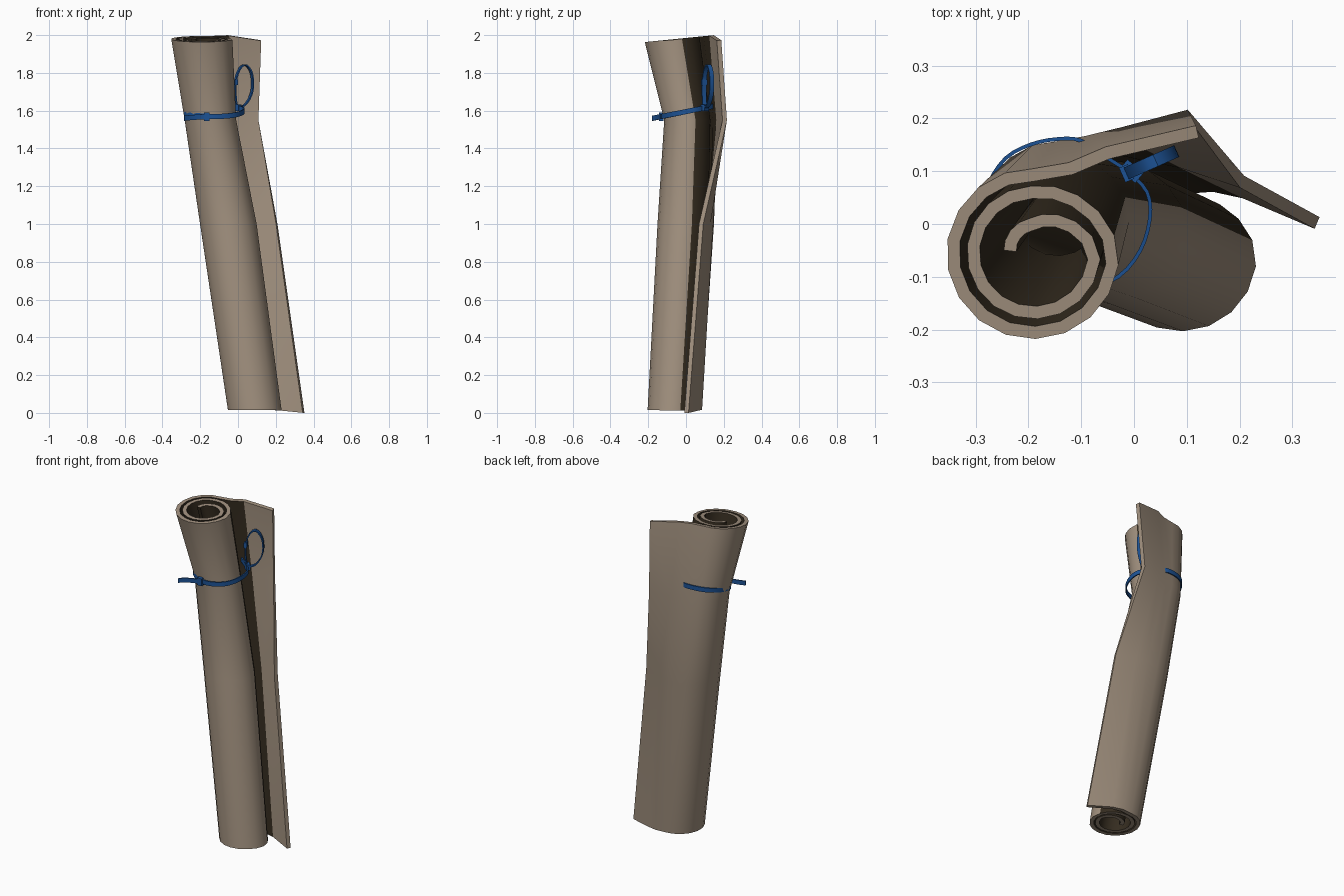
import bpy, bmesh, math
from mathutils import Vector

if "Cube" in bpy.data.objects:
    bpy.data.objects.remove(bpy.data.objects["Cube"])

def material(name, rgb):
    m = bpy.data.materials.new(name)
    m.diffuse_color = (*rgb, 1)
    m.use_nodes = True
    m.node_tree.nodes["Principled BSDF"].inputs["Base Color"].default_value = m.diffuse_color
    return m

TAUPE = material("taupe foam", (0.355, 0.28, 0.21))
DARK = material("dark brown inside", (0.035, 0.025, 0.014))
BLUE = material("blue strap", (0.012, 0.085, 0.30))

def finish(name, bm, *mats):
    bmesh.ops.recalc_face_normals(bm, faces=bm.faces)
    me = bpy.data.meshes.new(name)
    bm.to_mesh(me)
    bm.free()
    for m in mats:
        me.materials.append(m)
    ob = bpy.data.objects.new(name, me)
    bpy.context.collection.objects.link(ob)
    bpy.context.view_layer.objects.active = ob
    ob.select_set(True)
    bpy.ops.object.shade_smooth_by_angle(angle=math.radians(32))
    ob.select_set(False)
    return ob

# Spiral radius at given clockwise angles, inner end first
SPIRAL = [(-175, .045), (-90, .055), (-45, .08), (0, .115), (90, .113), (180, .115),
          (270, .115), (315, .128), (360, .150), (450, .151), (540, .154), (630, .148)]

def radius(a):
    for (a0, r0), (a1, r1) in zip(SPIRAL, SPIRAL[1:]):
        if a <= a1:
            return r0 + (r1 - r0) * (a - a0) / (a1 - a0)
    return SPIRAL[-1][1]

ANGLES = [-175 + i * (805 / 40) for i in range(41)]

# Cross-section levels: height, roll centre, roll scale, flap points
LEVELS = [
    (0.015, (.09, -.06), .87, [(.15, .073), (.21, .06), (.347, .002)]),
    (1.00, (-.05, .0), .92, [(.02, .132), (.09, .118), (.205, .08)]),
    (1.55, (-.145, .022), .83, [(-.09, .155), (-.02, .172), (.105, .205)]),
    (1.985, (-.19, -.055), 1.0, [(-.12, .105), (-.05, .135), (.12, .175)]),
]

def section(centre, scale, flap, half=0.012):
    """Outer and inner outlines of the sheet."""
    c = Vector(centre)
    line = [c + scale * radius(a) * Vector((math.cos(math.radians(-a)), math.sin(math.radians(-a))))
            for a in ANGLES] + [Vector(p) for p in flap]
    outer, inner = [], []
    for i, p in enumerate(line):
        t = (line[min(i + 1, len(line) - 1)] - line[max(i - 1, 0)]).normalized()
        n = Vector((-t.y, t.x)) * half
        outer.append(p + n)
        inner.append(p - n)
    return outer, inner

# Rolled mat lofted through the levels
bm = bmesh.new()
rings = []
for k, (z, c, s, flap) in enumerate(LEVELS):
    ring = []
    for side in section(c, s, flap):
        vs = []
        for p in side:
            h = z
            if k == 0:
                h = z - 0.015 * max(0, (p.x - .2) / .15)
            if k == 3:
                h = z + 0.1 * p.y - 0.18 * max(0, p.x + .05)
            vs.append(bm.verts.new((p.x, p.y, h)))
        ring.append(vs)
    rings.append(ring)
n = len(rings[0][0])
# Rolled-in surfaces are dark: outer side up to the cleft, inner side to mid flap
DARK_END = (26, 42)
for lo, hi in zip(rings, rings[1:]):
    for s in (0, 1):
        for i in range(n - 1):
            f = bm.faces.new((lo[s][i], lo[s][i + 1], hi[s][i + 1], hi[s][i]))
            f.material_index = int(i < DARK_END[s])
    for i in (0, n - 1):
        f = bm.faces.new((lo[0][i], hi[0][i], hi[1][i], lo[1][i]))
        f.material_index = int(i == 0)
for ring in (rings[0], rings[-1]):
    for i in range(n - 1):
        bm.faces.new((ring[0][i], ring[0][i + 1], ring[1][i + 1], ring[1][i]))
finish("rolled_mat", bm, TAUPE, DARK)

def smooth_path(pts, sub=3):
    """Catmull-Rom through the points."""
    p = [Vector(q) for q in pts]
    p = [2 * p[0] - p[1]] + p + [2 * p[-1] - p[-2]]
    out = []
    for i in range(1, len(p) - 2):
        a, b, c, d = p[i - 1:i + 3]
        for j in range(sub):
            t = j / sub
            out.append(.5 * (2 * b + (c - a) * t + (2 * a - 5 * b + 4 * c - d) * t * t
                             + (3 * b - a - 3 * c + d) * t ** 3))
    return out + [p[-2]]

def ribbon(name, pts, across, width=.027, thick=.007):
    """Flat strap swept along a path, its width along 'across'."""
    path, w = smooth_path(pts), Vector(across).normalized()
    bm, prev = bmesh.new(), None
    for i, p in enumerate(path):
        t = path[min(i + 1, len(path) - 1)] - path[max(i - 1, 0)]
        nrm = t.cross(w).normalized() * thick / 2
        ring = [bm.verts.new(p + w * a * width / 2 + nrm * b)
                for a, b in ((-1, -1), (1, -1), (1, 1), (-1, 1))]
        if prev:
            for j in range(4):
                bm.faces.new((prev[j], prev[(j + 1) % 4], ring[(j + 1) % 4], ring[j]))
        else:
            bm.faces.new(ring)
        prev = ring
    bm.faces.new(prev)
    return finish(name, bm, BLUE)

def tilt(x, y):
    return (x, y, 1.595 + 0.2 * y)

def block(name, loc, size, turn=0):
    bm = bmesh.new()
    bmesh.ops.create_cube(bm, size=1)
    bmesh.ops.scale(bm, vec=size, verts=bm.verts)
    ob = finish(name, bm, BLUE)
    ob.location = loc
    ob.rotation_euler.z = math.radians(turn)

# Strap round the roll, passing through the sheet by the flap
ribbon("strap_band", [tilt(*p) for p in [
    (-.01, .1), (-.05, .125), (-.1, .158), (-.145, .161), (-.195, .151), (-.243, .125), (-.276, .075),
    (-.286, .02), (-.275, -.04), (-.235, -.09), (-.165, -.125), (-.1, -.128), (-.03, -.1),
    (.012, -.05), (.03, .01), (.025, .06), (-.01, .1)]], (0, 0, 1))

# Loose tail and its buckle
ribbon("strap_tail", [tilt(*p) for p in [(-.15, -.134), (-.2, -.142), (-.25, -.158), (-.285, -.178)]], (0, 0, 1))
block("front_buckle", tilt(-.165, -.132), (.03, .024, .045))

# Upright carrying loop with knot and slider
D = Vector((.9, .4, 0))
loop = [(0, 1.615), (.045, 1.63), (.08, 1.68), (.092, 1.74), (.082, 1.805), (.05, 1.842),
        (.018, 1.825), (-.005, 1.775), (-.012, 1.71), (-.008, 1.65), (0, 1.615)]
ribbon("carry_loop", [Vector((-.005, .1, z)) + D * s for s, z in loop], (-.4, .9, 0), width=.024)
block("loop_knot", (-.005, .1, 1.615), (.04, .025, .035), -40)
block("loop_slider", (-.014, .096, 1.75), (.018, .03, .03), 24)
